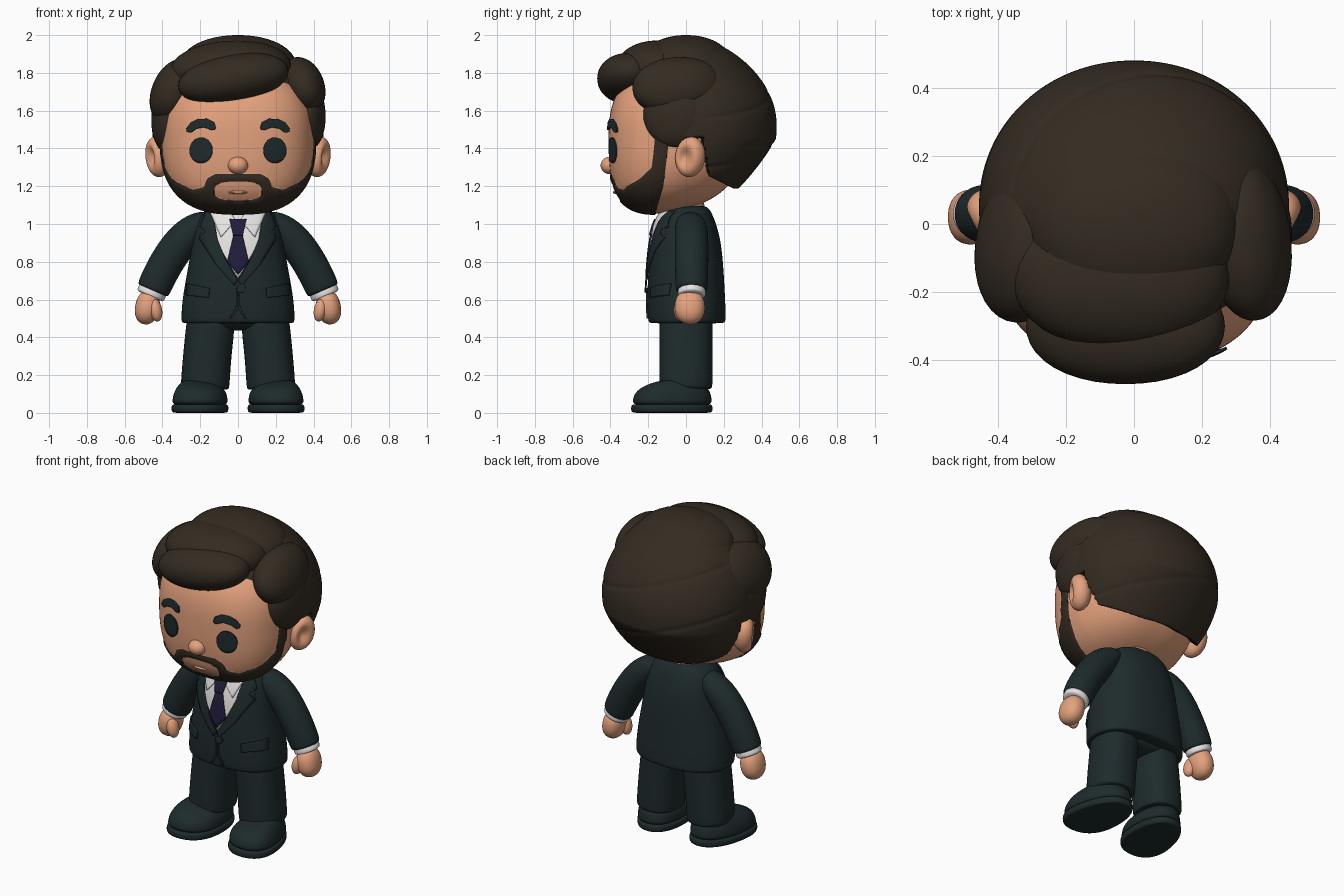
import bpy, bmesh, math
from math import sin, cos, pi
from mathutils import Vector, Euler
from mathutils.bvhtree import BVHTree

old = bpy.data.objects.get("Cube")
if old:
    bpy.data.objects.remove(old)


def material(name, rgb):
    m = bpy.data.materials.new(name)
    m.use_nodes = True
    m.diffuse_color = (*rgb, 1)
    m.node_tree.nodes["Principled BSDF"].inputs["Base Color"].default_value = (*rgb, 1)
    return m


SKIN = material("skin", (0.78, 0.36, 0.205))
HAIR = material("dark brown hair", (0.034, 0.0245, 0.0155))
SUIT = material("dark teal suit", (0.013, 0.0235, 0.025))
WHITE = material("white shirt", (0.80, 0.78, 0.77))
TIE = material("navy tie", (0.015, 0.012, 0.045))


def finish(bm, name, mats, mirror=False, subdiv=0):
    """Turn a bmesh into a smooth object, mirrored over x if wanted."""
    bmesh.ops.recalc_face_normals(bm, faces=bm.faces)
    me = bpy.data.meshes.new(name)
    bm.to_mesh(me)
    bm.free()
    ob = bpy.data.objects.new(name, me)
    bpy.context.collection.objects.link(ob)
    for m in mats:
        me.materials.append(m)
    if mirror:
        ob.modifiers.new("mirror", 'MIRROR').use_mirror_merge = False
    if subdiv:
        s = ob.modifiers.new("smooth", 'SUBSURF')
        s.levels = s.render_levels = subdiv
    bpy.context.view_layer.objects.active = ob
    bpy.ops.object.select_all(action='DESELECT')
    ob.select_set(True)
    bpy.ops.object.shade_smooth_by_angle(angle=math.radians(50))
    return ob


def interp(pts, v):
    """Straight-line interpolation through sorted pairs."""
    if v <= pts[0][0]:
        return pts[0][1]
    for (a, p), (b, q) in zip(pts, pts[1:]):
        if v <= b:
            return p + (q - p) * (v - a) / (b - a)
    return pts[-1][1]


def blob_mesh(center, radii, n=2.0, rot=(0, 0, 0), segs=40, shape=None):
    """Superellipsoid; shape may edit each vertex in local space."""
    bm = bmesh.new()
    bmesh.ops.create_uvsphere(bm, u_segments=segs, v_segments=segs * 3 // 4, radius=1)
    e = Euler(rot).to_matrix()
    for v in bm.verts:
        c = v.co / sum(abs(k) ** n for k in v.co) ** (1 / n)
        p = Vector(a * r for a, r in zip(c, radii))
        v.co = e @ (shape(p) if shape else p) + Vector(center)
    return bm


def blob(name, mat, center, radii, mirror=False, **kw):
    return finish(blob_mesh(center, radii, **kw), name, [mat], mirror)


def loft(name, mat, rings, n=2.3, segs=28, mirror=False, subdiv=2, shape=None):
    """Rings (x, y, z, ru, rv) along a path in the xz plane; rv runs along y."""
    bm = bmesh.new()
    loops = []
    for i, (x, y, z, ru, rv) in enumerate(rings):
        a, b = rings[max(i - 1, 0)], rings[min(i + 1, len(rings) - 1)]
        d = Vector((b[0] - a[0], 0, b[2] - a[2])).normalized()
        u = Vector((-d.z, 0, d.x))
        loop = []
        for k in range(segs):
            c, s = cos(2 * pi * k / segs), sin(2 * pi * k / segs)
            p = Vector((x, y, z)) + u * math.copysign(abs(c) ** (2 / n), c) * ru
            p.y += math.copysign(abs(s) ** (2 / n), s) * rv
            loop.append(bm.verts.new(shape(p) if shape else p))
        loops.append(loop)
    for p, q in zip(loops, loops[1:]):
        for k in range(segs):
            j = (k + 1) % segs
            bm.faces.new((p[k], p[j], q[j], q[k]))
    bm.faces.new(loops[0])
    bm.faces.new(loops[-1])
    return finish(bm, name, [mat], mirror, subdiv)


def plate(name, mat, outline, target, lift=0.004, mirror=False):
    """Thin plate with an xz outline, wrapped on the front of the target."""
    bpy.context.view_layer.update()
    tree = BVHTree.FromObject(target, bpy.context.evaluated_depsgraph_get())
    bm = bmesh.new()
    bm.faces.new([bm.verts.new((x, 0, z)) for x, z in outline])
    bmesh.ops.triangulate(bm, faces=bm.faces)
    for _ in range(3):
        bmesh.ops.subdivide_edges(bm, edges=bm.edges, cuts=1, use_grid_fill=True)
    for v in bm.verts:
        hit = tree.ray_cast(Vector((v.co.x, -2, v.co.z)), Vector((0, 1, 0)))[0]
        v.co.y = (hit.y if hit else -0.1) - lift
    ob = finish(bm, name, [mat], mirror)
    s = ob.modifiers.new("thickness", 'SOLIDIFY')
    s.thickness, s.offset = 0.009, 0
    return ob


def oval(cx, cz, rx, rz, count=28):
    return [(cx + rx * cos(2 * pi * k / count), cz + rz * sin(2 * pi * k / count)) for k in range(count)]


# Head with a slightly raised beard, cut cleanly along its outline
HEAD = Vector((0, -0.04, 1.45))
MOUSTACHE = [(.12, 1.265), (.165, 1.24), (.18, 1.195), (.24, 1.18), (.27, 1.195)]
JAW = [(-.34, 1.185), (-.25, 1.235), (-.18, 1.30), (-.16, 1.5)]
BEARD_BACK = [(1.06, -.16), (1.2, -.12), (1.45, -.09)]


def head_shape(p):
    if p.z < 0:
        p.z += 0.22 * (p.y + 0.06) * min(1, -p.z / 0.2)
    p.x *= 1 - 0.5 * max(0, p.y)
    return p


def bearded(p):
    x = abs(p.x)
    top = interp(MOUSTACHE, x) if x < .26 and p.y < -.25 else interp(JAW, p.y)
    mouth = (x / .125) ** 3 + (abs(p.z - 1.175) / .05) ** 3 < 1 and p.y < -0.2
    return p.z < top and p.y < interp(BEARD_BACK, p.z) and not mouth


bm = blob_mesh(HEAD, (.41, .37, .39), n=2.6, segs=130, shape=head_shape)
inside = {v: bearded(v.co) for v in bm.verts}
rim = []
for e in [e for e in bm.edges if inside[e.verts[0]] != inside[e.verts[1]]]:
    a, b = e.verts
    lo, hi = 0.0, 1.0
    for _ in range(9):
        mid = (lo + hi) / 2
        lo, hi = (mid, hi) if bearded(a.co.lerp(b.co, mid)) == inside[a] else (lo, mid)
    rim.append(bmesh.utils.edge_split(e, a, min(.95, max(.05, lo)))[1])
bmesh.ops.connect_verts(bm, verts=rim)
for f in bm.faces:
    f.material_index = int(any(inside.get(v) for v in f.verts))
for v, hairy in inside.items():
    if hairy:
        v.co = HEAD + (v.co - HEAD) * 1.015
head = finish(bm, "head", [SKIN, HAIR])


def ear_shape(p):
    if p.x > 0:
        p.x -= 0.05 * math.exp(-((p.y + .022) ** 2 + (p.z / 1.5) ** 2) / .0013)
    return p


# Facial features
blob("ears", SKIN, (.428, .022, 1.355), (.066, .08, .108), mirror=True, rot=(-.15, .12, -.2), shape=ear_shape)
blob("nose", SKIN, (0, -.403, 1.31), (.053, .049, .046))
blob("lower_lip", SKIN, (0, -.357, 1.168), (.06, .03, .011))
plate("eyes", SUIT, oval(.195, 1.39, .06, .068), head, mirror=True)
plate("eyebrows", SUIT, [(.118, 1.51), (.126, 1.538), (.165, 1.557), (.21, 1.555), (.25, 1.535),
                         (.272, 1.505), (.27, 1.487), (.25, 1.484), (.22, 1.505), (.18, 1.512),
                         (.145, 1.499), (.124, 1.497)], head, .010, mirror=True)

# Hair shell, sunk into the head over the face, ears and neck
EDGE = [(1.35, -.17), (1.5, -.19), (1.62, -.26), (1.72, -.34), (1.8, -.45)]
NAPE = [(-.2, 1.40), (.08, 1.43), (.12, 1.22), (.25, 1.155)]
CROWN = Vector((0, .05, 1.52))


def hair_shape(p):
    if p.z > 0:
        p.z *= 1 - .4 * max(0, p.y)
    elif p.y > 0:
        p.y *= 1 - max(0, -.07 - p.z)
    w = p + CROWN
    d = min(w.y - interp(EDGE, w.z), w.z - interp(NAPE, w.y))
    t = max(0, min(1, d / .035))
    groove = sum(math.exp(-((w.z + .3 * w.x - c) / .012) ** 2) for c in (1.42, 1.70)) if p.y > 0.05 else 0
    return p * (.76 + .24 * t * t * (3 - 2 * t) - .012 * groove)


blob("hair_shell", HAIR, CROWN, (.455, .43, .47), n=2.05, segs=180, shape=hair_shape)

# Hair locks: centre, radii, rotation
LOCKS = {
    "front_quiff": ((-.025, -.30, 1.77), (.295, .17, .127), (0, -.17, 0)),
    "crest_lock": ((-.04, -.15, 1.82), (.32, .22, .15), (0, -.06, 0)),
    "top_lock": ((0, 0, 1.83), (.31, .25, .17), (0, 0, 0)),
    "left_upper_lock": ((.335, -.05, 1.73), (.12, .235, .155), (.1, -.35, .08)),
    "left_lower_lock": ((.382, -.06, 1.57), (.08, .165, .17), (.35, 0, -.1)),
    "right_upper_lock": ((-.33, -.07, 1.70), (.125, .22, .18), (.1, .4, -.08)),
    "right_lower_lock": ((-.377, -.07, 1.55), (.08, .165, .17), (.35, 0, .1)),
}
for name, (c, r, rot) in LOCKS.items():
    blob(name, HAIR, c, r, n=2.1, rot=rot)

# Jacket
jacket = loft("jacket", SUIT, [
    (0, .005, .474, .27, .17), (0, .005, .476, .298, .203), (0, .005, .50, .302, .207),
    (0, 0, .62, .294, .207), (0, 0, .80, .258, .197), (0, 0, .93, .24, .182),
    (0, 0, 1.03, .215, .15), (0, .005, 1.08, .17, .12), (0, .01, 1.10, .12, .09)], segs=40)
blob("neck", SKIN, (0, 0, 1.08), (.11, .10, .09))
plate("shirt_front", WHITE, [(-.14, 1.07), (.14, 1.07), (.11, .90), (0, .71), (-.11, .90)], jacket, .003)
plate("tie_blade", TIE, [(-.022, .95), (.022, .95), (.057, .80), (0, .73), (-.057, .80)], jacket, .011)
plate("tie_knot", TIE, [(-.045, 1.025), (.045, 1.025), (.025, .94), (-.025, .94)], jacket, .017)
plate("shirt_collar", WHITE, [(.15, 1.07), (.04, 1.06), (.012, 1.02), (.09, .93)], jacket, .010, mirror=True)
plate("lapels", SUIT, [(.135, 1.07), (.17, 1.065), (.20, .985), (.168, .96), (.205, .925),
                       (.12, .79), (.02, .675), (0, .70), (.065, .81), (.11, .92)], jacket, .010, mirror=True)
plate("front_edges", SUIT, [(.001, .66), (.010, .66), (.012, .56), (.045, .50), (.035, .50),
                            (.002, .55)], jacket, .004, mirror=True)
plate("pocket_flaps", SUIT, [(.15, .66), (.268, .685), (.272, .622), (.155, .61)], jacket, .006, mirror=True)
plate("button", SUIT, oval(.018, .66, .024, .024, 20), jacket, .011)

# Arms, cuffs and hands
loft("sleeves", SUIT, [(.14, .02, 1.03, .045, .06), (.20, .025, 1.0, .075, .085), (.28, .03, .935, .093, .09),
                       (.36, .03, .83, .093, .09), (.42, .03, .72, .092, .088), (.449, .03, .652, .09, .086),
                       (.452, .03, .645, .08, .076)], n=2, segs=20, mirror=True)
loft("cuffs", WHITE, [(.44, .03, .68, .074, .07), (.455, .03, .64, .079, .075), (.464, .03, .621, .079, .075),
                      (.466, .03, .616, .06, .06)], n=2, segs=20, mirror=True)
blob("hands", SKIN, (.48, .02, .56), (.064, .08, .092), mirror=True, n=2.2, rot=(0, -.2, 0))
blob("thumbs", SKIN, (.436, -.025, .545), (.034, .04, .062), mirror=True, rot=(0, .2, 0))

# Trousers
blob("seat", SUIT, (0, 0, .50), (.24, .14, .065), n=2.5)
loft("trouser_legs", SUIT, [(.175, 0, .125, .10, .11), (.175, 0, .128, .127, .139), (.174, 0, .15, .130, .141),
                            (.162, 0, .32, .128, .141), (.145, 0, .46, .130, .141), (.145, 0, .54, .12, .14)],
     mirror=True)


# Shoes, narrower at the heel and turned slightly outwards
def shoe_shape(p):
    dx, dy = (p.x - .19) * (1 - .6 * (p.y + .1)), p.y
    return Vector((.19 + dx - .10 * dy, dy, p.z))


loft("soles", SUIT, [(.19, -.075, 0, .12, .18), (.19, -.075, .001, .143, .21), (.19, -.075, .012, .15, .217),
                     (.19, -.075, .036, .15, .217), (.19, -.075, .045, .143, .21), (.19, -.075, .046, .12, .18)],
     mirror=True, shape=shoe_shape)
loft("shoe_uppers", SUIT, [(.19, -.073, .03, .145, .211), (.19, -.073, .07, .146, .211),
                           (.19, -.07, .108, .139, .201), (.19, -.06, .142, .118, .168),
                           (.185, -.03, .166, .09, .12), (.185, -.01, .175, .05, .06)],
     mirror=True, shape=shoe_shape)
